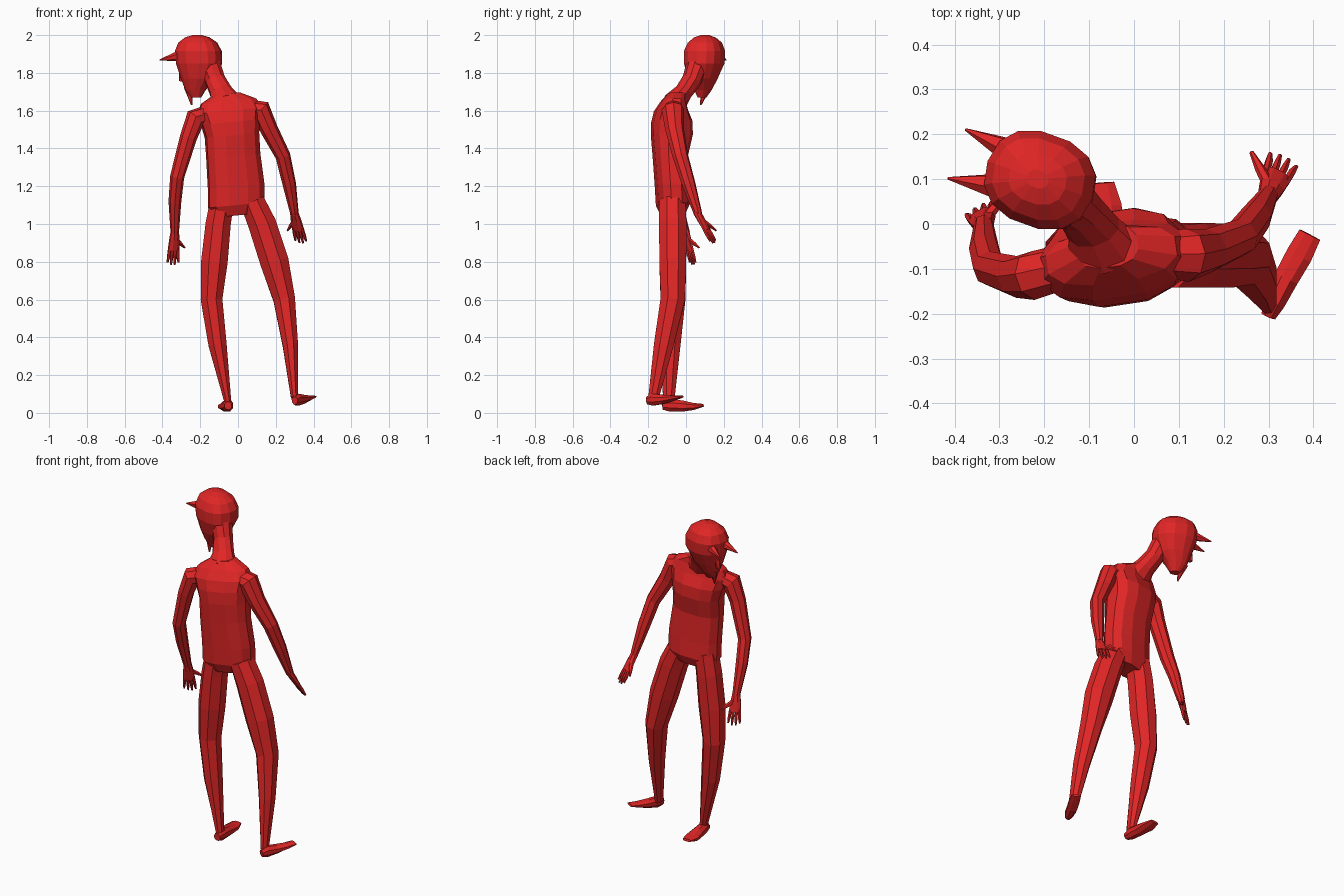
import bpy, bmesh, math
from mathutils import Vector as V

red = bpy.data.materials.new("bright red")
red.diffuse_color = (0.75, 0.019, 0.019, 1)


def loft(name, pts, n=8, side=(1, 0, 0), normal=None, power=1.0):
    """Skin elliptical rings (x, y, z, half_width, half_depth) along a path."""
    bm = bmesh.new()
    rings = []
    for i, p in enumerate(pts):
        a, b = pts[max(i - 1, 0)], pts[min(i + 1, len(pts) - 1)]
        t = V(normal) if normal else V(b[:3]) - V(a[:3])
        t.normalize()
        u = V(side) - t * V(side).dot(t)
        u.normalize()
        w = t.cross(u)
        ring = []
        for k in range(n):
            ang = 2 * math.pi * (k + 0.5) / n
            c, s = math.cos(ang), math.sin(ang)
            c = math.copysign(abs(c) ** power, c)
            s = math.copysign(abs(s) ** power, s)
            ring.append(bm.verts.new(V(p[:3]) + u * c * p[3] + w * s * p[4]))
        rings.append(ring)
    for r, q in zip(rings, rings[1:]):
        for k in range(n):
            bm.faces.new((r[k], r[(k + 1) % n], q[(k + 1) % n], q[k]))
    bm.faces.new(rings[0])
    bm.faces.new(rings[-1])
    bmesh.ops.recalc_face_normals(bm, faces=bm.faces)
    me = bpy.data.meshes.new(name)
    bm.to_mesh(me)
    bm.free()
    me.materials.append(red)
    ob = bpy.data.objects.new(name, me)
    bpy.context.collection.objects.link(ob)
    return ob


def spike(name, base, tip, r, r_tip=0.003, n=6):
    return loft(name, [(*base, r, r), (*tip, r_tip, r_tip)], n, side=(0.3, 0.9, 0.2))


def hand(name, wrist, tip, side, thumb):
    """Flat palm, four fingers and a thumb."""
    w, t, s = V(wrist), V(tip), V(side).normalized()
    at = lambda f, off=0: w.lerp(t, f) + s * off
    loft(name + "_palm", [(*at(-.1), .022, .02), (*at(.2), .03, .018),
                          (*at(.55), .036, .013)], 8, side)
    for i in range(4):
        o = (i - 1.5) * 0.018
        end = 1.0 if i in (1, 2) else 0.93
        loft(f"{name}_finger_{i + 1}", [(*at(.45, o * .9), .009, .01),
             (*at(.75, o * 1.05), .009, .009), (*at(end, o * 1.2), .005, .005)], 6, side)
    th, root = V(thumb), at(.15, 0)
    loft(name + "_thumb", [(*root, .015, .013), (*root.lerp(th, .55), .012, .011),
                           (*th, .005, .005)], 6, side)


# Torso, turned and with one shoulder dropped
loft("torso", [
    (-.010, -.070, 1.045, .10, .060), (-.010, -.070, 1.10, .152, .085),
    (-.010, -.075, 1.20, .152, .086), (-.025, -.083, 1.36, .145, .090),
    (-.032, -.075, 1.47, .145, .108), (-.040, -.075, 1.54, .158, .106),
    (-.045, -.080, 1.60, .175, .085), (-.050, -.070, 1.65, .150, .062),
    (-.060, -.050, 1.69, .070, .048)], 12, (1, .15, .12), (-.1, 0, 1), .8)

# Neck leaning forward to the head
loft("neck", [(-.065, -.060, 1.64, .09, .065), (-.090, -.012, 1.70, .062, .048),
              (-.120, .030, 1.76, .055, .052), (-.150, .060, 1.84, .06, .06)], 10)

# Head, facing left and back
head_side = (.34, .94, 0)
loft("head", [
    (-.222, .085, 1.670, .022, .028), (-.225, .090, 1.71, .045, .055),
    (-.212, .090, 1.77, .075, .090), (-.206, .096, 1.85, .104, .122),
    (-.210, .098, 1.915, .106, .124), (-.213, .100, 1.96, .088, .103),
    (-.215, .100, 1.988, .055, .065), (-.215, .100, 2.0, .02, .025)],
    14, head_side, (0, 0, 1), .85)
spike("nose", (-.290, .120, 1.80), (-.302, .122, 1.755), .022, .012)
spike("goatee", (-.262, .106, 1.73), (-.245, .078, 1.63), .028, .004)

# Horns
spike("horn_near", (-.29, .082, 1.895), (-.415, .102, 1.868), .034)
spike("horn_far", (-.26, .155, 1.895), (-.376, .211, 1.868), .034)

# Arms
loft("right_arm", [(.05, -.065, 1.615, .045, .05), (.120, -.070, 1.605, .055, .06),
                   (.165, -.060, 1.50, .047, .05), (.238, -.030, 1.36, .040, .042),
                   (.272, .015, 1.21, .036, .036), (.300, .065, 1.05, .022, .022)],
     8, (.9, -.3, .3))
loft("left_arm", [(-.14, -.09, 1.59, .045, .05), (-.225, -.115, 1.56, .055, .055),
                  (-.262, -.118, 1.46, .045, .047), (-.322, -.100, 1.25, .037, .04),
                  (-.334, -.055, 1.12, .034, .034), (-.335, .000, .95, .022, .022)],
     8, (.9, .3, .2))
hand("right_hand", (.300, .065, 1.05), (.335, .148, .90), (.85, -.42, -.05), (.262, .16, .965))
hand("left_hand", (-.335, .000, .95), (-.345, .038, .785), (.85, .45, 0), (-.282, .07, .875))

# Legs
loft("left_leg", [(-.085, -.072, 1.12, .068, .075), (-.105, -.070, 1.0, .072, .078),
                  (-.125, -.070, .80, .076, .077), (-.140, -.066, .60, .062, .068),
                  (-.108, -.080, .36, .052, .055), (-.054, -.092, .06, .020, .032)], 8)
loft("right_leg", [(.075, -.072, 1.12, .070, .075), (.128, -.070, 1.0, .080, .078),
                   (.193, -.070, .80, .082, .077), (.245, -.070, .60, .062, .070),
                   (.277, -.118, .36, .044, .056), (.299, -.172, .08, .020, .030)], 8)

# Feet
loft("left_foot", [(-.052, -.125, .038, .020, .022), (-.054, -.085, .040, .030, .036),
                   (-.060, -.02, .036, .036, .032), (-.066, .04, .034, .042, .020),
                   (-.070, .092, .040, .028, .008)], 8, (1, 0, 0))
loft("right_foot", [(.300, -.205, .065, .018, .022), (.313, -.175, .070, .026, .034),
                    (.340, -.12, .072, .030, .026), (.368, -.07, .078, .032, .016),
                    (.392, -.024, .086, .028, .007)], 8, (.87, -.45, 0))
